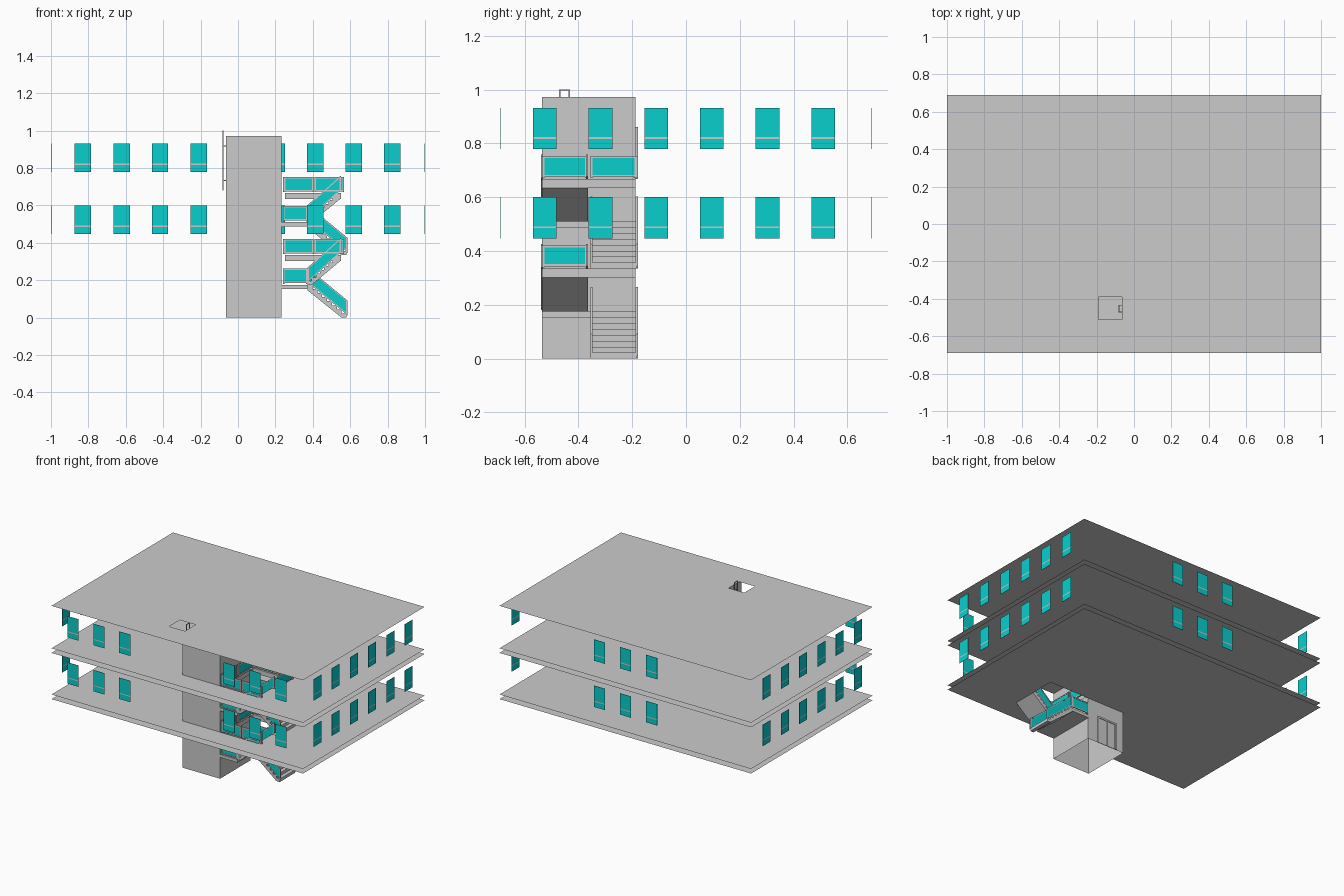
import bpy, bmesh, math
from mathutils import Vector

cube = bpy.data.objects.get("Cube")
if cube:
    bpy.data.objects.remove(cube)


def material(name, rgb):
    m = bpy.data.materials.new(name)
    m.use_nodes = True
    m.diffuse_color = (*rgb, 1)
    m.node_tree.nodes["Principled BSDF"].inputs["Base Color"].default_value = (*rgb, 1)
    return m


GREY = material("light grey", (0.6, 0.6, 0.6))
TEAL = material("teal glass", (0.003, 0.62, 0.61))


def finish(name, bm, mat):
    mesh = bpy.data.meshes.new(name)
    bm.to_mesh(mesh)
    bm.free()
    mesh.materials.append(mat)
    obj = bpy.data.objects.new(name, mesh)
    bpy.context.collection.objects.link(obj)
    return obj


def add_box(bm, lo, hi):
    lo, hi = Vector(lo), Vector(hi)
    made = bmesh.ops.create_cube(bm, size=1)["verts"]
    for v in made:
        v.co = (lo + hi) / 2 + v.co * (hi - lo)
    return made


def boxes(name, mat, spans):
    bm = bmesh.new()
    for lo, hi in spans:
        add_box(bm, lo, hi)
    return finish(name, bm, mat)


def sheet(name, z, hole):
    # Flat floor sheet with one rectangular opening
    x0, x1, y0, y1 = hole
    bm = bmesh.new()
    xs, ys = (-1, x0, x1, 1), (-HALF_Y, y0, y1, HALF_Y)
    grid = [[bm.verts.new((x, y, z)) for x in xs] for y in ys]
    for j in range(3):
        for i in range(3):
            if (i, j) != (1, 1):
                bm.faces.new((grid[j][i], grid[j][i + 1], grid[j + 1][i + 1], grid[j + 1][i]))
    bmesh.ops.dissolve_limit(bm, angle_limit=0.01, verts=bm.verts, edges=bm.edges)
    return finish(name, bm, GREY)


def side_strip(name, x0, x1, y0, y1, z0, z1):
    # Open-ended rectangular tube
    bm = bmesh.new()
    for v in add_box(bm, (x0, y0, z0), (x1, y1, z1)):
        pass
    ends = [f for f in bm.faces if abs(f.normal.z) > 0.5]
    bmesh.ops.delete(bm, geom=ends, context='FACES_ONLY')
    return finish(name, bm, GREY)


HALF_Y = 0.69
ROOF = 0.972
FLOORS = (0.335, 0.667)
SLAB = 0.033
TX0, TX1, TY0, TY1 = -0.065, 0.232, -0.535, -0.187
WELL_X, MID_Y = 0.55, -0.36

# Roof with hatch, floors and ceilings with the stair and lift opening
sheet("roof", ROOF, (-0.19, TX0, -0.51, -0.39))
for level, z in enumerate(FLOORS):
    hole = (TX0, WELL_X, TY0, TY1)
    sheet(f"floor_{level + 1}", z, hole)
    sheet(f"ceiling_{level + 1}", z - SLAB, hole)
    side_strip(f"stairwell_edge_{level + 1}", 0.25, WELL_X, TY0, TY1, z - SLAB, z)

# Lift shaft
side_strip("lift_shaft", TX0, TX1, TY0, TY1, 0, ROOF)

# Lift doors on the back of the shaft
for level, z in enumerate((0, *FLOORS)):
    y0, y1 = TY1, TY1 + 0.008
    top = z + 0.195
    spans = [((x, y0, z), (x + 0.012, y1, top)) for x in (-0.005, 0.142)]
    spans.append(((-0.005, y0, top - 0.012), (0.154, y1, top)))
    spans += [((x, y0, z), (x + 0.062, y1 - 0.004, top - 0.012)) for x in (0.01, 0.077)]
    boxes(f"lift_door_{level + 1}", GREY, spans)


# Windows: two panes with a rail between, set along each outer side
def window(name, x, y, z, along_x):
    def plate(z0, z1):
        half, thin = 0.044, 0.001
        d = Vector((half, thin, 0)) if along_x else Vector((thin, half, 0))
        c = Vector((x, y, 0))
        return c - d + Vector((0, 0, z0)), c + d + Vector((0, 0, z1))
    boxes(name + "_panes", TEAL, [plate(z, z + 0.038), plate(z + 0.045, z + 0.153)])
    boxes(name + "_rail", GREY, [plate(z + 0.038, z + 0.045)])


for level, floor in enumerate(FLOORS):
    z = floor + 0.112
    edge = HALF_Y - 0.001
    for i, x in enumerate((-0.83, -0.622, -0.417, 0.413, 0.618, 0.825)):
        window(f"front_window_{level}_{i}", x, -edge, z, True)
    for i in range(3):
        window(f"back_window_{level}_{i}", -0.21 + 0.208 * i, edge, z, True)
    for i in range(6):
        for side, x in (("left", 0.999), ("right", -0.999)):
            window(f"{side}_window_{level}_{i}", x, -0.525 + 0.207 * i, z, False)


# Railings: sheared frame with a glass panel, from one foot point to another
def railing(name, start, end, height=0.082):
    a, b = Vector(start), Vector(end)
    run = b - a
    flat = Vector((run.x, run.y, 0))
    side = Vector((-flat.y, flat.x, 0)).normalized()

    def bar(bm, t0, t1, h0, h1, thick):
        for v in bmesh.ops.create_cube(bm, size=1)["verts"]:
            t = t0 if v.co.x < 0 else t1
            h = h0 if v.co.z < 0 else h1
            v.co = a + run * t + side * (v.co.y * thick) + Vector((0, 0, h))

    e = 0.008 / flat.length
    frame = bmesh.new()
    for span in ((0, e, 0, height), (1 - e, 1, 0, height),
                 (e, 1 - e, height - 0.008, height), (e, 1 - e, 0.004, 0.012)):
        bar(frame, *span, 0.008)
    finish(name + "_frame", frame, GREY)
    glass = bmesh.new()
    bar(glass, e, 1 - e, 0.012, height - 0.008, 0.004)
    finish(name + "_glass", glass, TEAL)


# Stair flights: stepped profile with a sloping soffit, extruded across
def flight(name, x0, z0, x1, z1, y0, y1, steps=8):
    dx, dz = (x1 - x0) / steps, (z1 - z0) / steps
    profile = [(x0, z0)]
    for i in range(steps):
        profile += [(x0 + dx * i, z0 + dz * (i + 1)), (x0 + dx * (i + 1), z0 + dz * (i + 1))]
    profile += [(x1, z1 - 0.03), (x0 + dx, z0)]
    bm = bmesh.new()
    face = bm.faces.new([bm.verts.new((x, y0, z)) for x, z in profile])
    out = bmesh.ops.extrude_face_region(bm, geom=[face])["geom"]
    bmesh.ops.translate(bm, vec=(0, y1 - y0, 0),
                        verts=[v for v in out if isinstance(v, bmesh.types.BMVert)])
    bmesh.ops.recalc_face_normals(bm, faces=bm.faces)
    finish(name, bm, GREY)


FRONT, BACK, INNER = -0.535, -0.183, 0.372
for level, (low, high) in enumerate(((0, FLOORS[0]), FLOORS)):
    n = level + 1
    mid = low + 0.175
    flight(f"lower_flight_{n}", 0.58, low, INNER, mid, MID_Y + 0.005, BACK)
    flight(f"upper_flight_{n}", INNER, mid, WELL_X, high, FRONT, MID_Y - 0.005)
    boxes(f"half_landing_{n}", GREY, [((TX1, FRONT, mid - 0.022), (INNER, BACK, mid))])
    for side, y in (("back", BACK), ("middle", MID_Y + 0.008)):
        railing(f"lower_{side}_rail_{n}", (0.585, y, low + 0.01), (INNER, y, mid + 0.01))
    for side, y in (("front", FRONT), ("middle", MID_Y - 0.008)):
        railing(f"upper_{side}_rail_{n}", (INNER, y, mid + 0.01), (WELL_X, y, high + 0.01))
    for side, y in (("front", FRONT), ("back", BACK)):
        railing(f"landing_{side}_rail_{n}", (0.24, y, mid + 0.005), (INNER, y, mid + 0.005))

# Guards round the stairwell on each floor
for level, z in enumerate(FLOORS):
    n = level + 1
    for side, y in (("front", FRONT), ("back", BACK)):
        for x in (0.245, 0.408):
            railing(f"{side}_guard_{n}", (x, y, z + 0.004), (x + 0.158, y, z + 0.004))
    for y in (FRONT, MID_Y + 0.005):
        railing(f"shaft_guard_{n}", (0.245, y, z + 0.004), (0.245, y + 0.168, z + 0.004))
railing("end_guard", (0.562, MID_Y + 0.005, FLOORS[-1] + 0.004), (0.562, BACK, FLOORS[-1] + 0.004))

# Roof ladder on the side of the shaft
lx0, lx1 = -0.084, -0.078
spans = [((lx0, y, 0.68), (lx1, y + 0.005, 1.0)) for y in (-0.472, -0.437)]
spans += [((lx0, -0.472, 0.7 + 0.03 * i), (lx1, -0.432, 0.704 + 0.03 * i)) for i in range(9)]
spans.append(((lx0, -0.472, 0.996), (lx1, -0.432, 1.0)))
spans += [((lx0, y, z), (TX0, y + 0.005, z + 0.005))
          for y in (-0.472, -0.437) for z in (0.73, 0.915)]
boxes("roof_ladder", GREY, spans)
